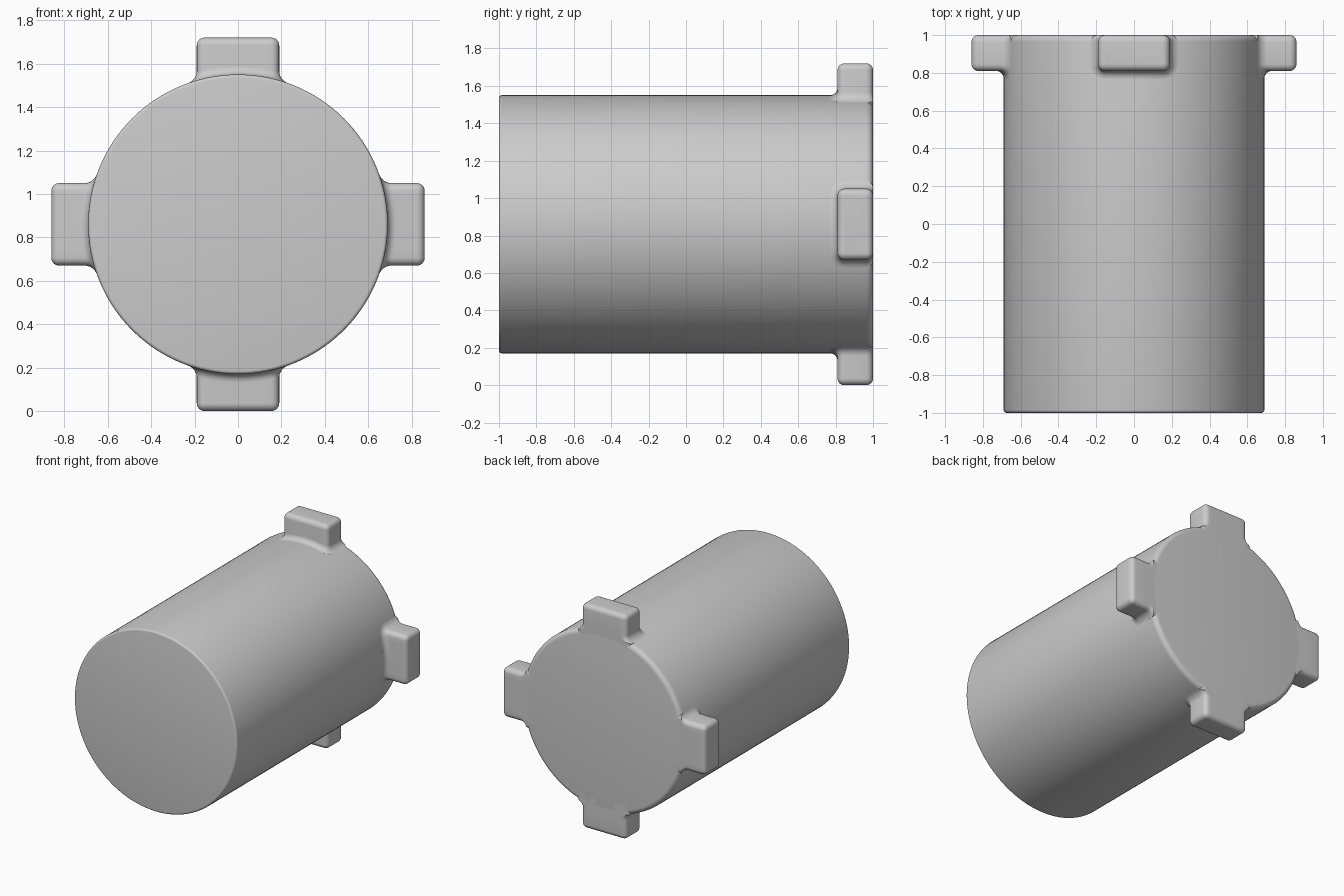
import bpy, bmesh
from math import sin, cos, pi, sqrt, radians
from mathutils import Vector, Matrix

if "Cube" in bpy.data.objects:
    bpy.data.objects.remove(bpy.data.objects["Cube"])

R, AXIS_Z, TIP = 0.69, 0.86, 0.86      # body radius, axis height, tab reach
HALF_W, FRONT, BACK = 0.19, 0.81, 1.0  # tab half width and depth range
ROUND, FILLET = 0.036, 0.04

grey = bpy.data.materials.new("plain grey")
grey.use_nodes = True
grey.diffuse_color = (0.6, 0.6, 0.6, 1)
grey.node_tree.nodes["Principled BSDF"].inputs["Base Color"].default_value = (0.6, 0.6, 0.6, 1)


def loft(name, rings, matrix):
    """Skin closed rings of points and cap both ends."""
    bm = bmesh.new()
    rows = [[bm.verts.new(p) for p in ring] for ring in rings]
    n = len(rows[0])
    for a, b in zip(rows, rows[1:]):
        for i in range(n):
            j = (i + 1) % n
            bm.faces.new((a[i], a[j], b[j], b[i]))
    bm.faces.new(rows[0])
    bm.faces.new(rows[-1])
    bmesh.ops.recalc_face_normals(bm, faces=bm.faces)
    bm.transform(matrix)
    mesh = bpy.data.meshes.new(name)
    bm.to_mesh(mesh)
    bm.free()
    mesh.materials.append(grey)
    obj = bpy.data.objects.new(name, mesh)
    bpy.context.collection.objects.link(obj)
    bpy.ops.object.select_all(action='DESELECT')
    obj.select_set(True)
    bpy.context.view_layer.objects.active = obj
    bpy.ops.object.shade_smooth_by_angle(angle=radians(30))
    return obj


def arc(steps):
    return [pi / 2 * i / steps for i in range(steps + 1)]


# Cylinder body with a fine front edge and a softer back edge
small = 0.015
profile = [(R - small + small * sin(t), -1 + small - small * cos(t)) for t in arc(4)]
profile += [(R - ROUND + ROUND * cos(t), BACK - ROUND + ROUND * sin(t)) for t in arc(6)]
SEG = 128
circles = [[(r * cos(2 * pi * i / SEG), y, r * sin(2 * pi * i / SEG)) for i in range(SEG)]
           for r, y in profile]
loft("cylinder_body", circles, Matrix.Translation((0, 0, AXIS_Z)))


def section(offset, height):
    """Rounded rectangle across a tab; height is a function of x."""
    w = HALF_W + offset
    y0 = FRONT - offset
    y1 = BACK + min(offset, 0)
    rad = max(ROUND + offset, 0.001)
    back_rad = max(ROUND + min(offset, 0), 0.001)
    corners = [(w, y1, 1, 1, back_rad), (-w, y1, -1, 1, back_rad),
               (-w, y0, -1, -1, rad), (w, y0, 1, -1, rad)]
    pts = []
    for k, (x, y, sx, sy, r) in enumerate(corners):
        for t in arc(5):
            a = t + k * pi / 2
            pts.append((x - sx * r + r * cos(a), y - sy * r + r * sin(a)))
    # Extra points along the long edges so the foot follows the cylinder
    full = []
    for i, p in enumerate(pts):
        q = pts[(i + 1) % len(pts)]
        full.append(p)
        if i % 6 == 5 and (i // 6) % 2 == 0:
            full += [tuple(Vector(p).lerp(Vector(q), s / 10)) for s in range(1, 10)]
    return [(x, y, height(x)) for x, y in full]


# Filleted foot, straight sides and rounded tip of a tab
tab = [section(FILLET, lambda x: sqrt(R * R - x * x) - 0.08)]
for t in arc(6):
    rise = FILLET * (1 - cos(t))
    tab.append(section(FILLET * (1 - sin(t)), lambda x: sqrt(R * R - x * x) + rise))
for t in arc(6):
    level = TIP - ROUND + ROUND * sin(t)
    tab.append(section(ROUND * (cos(t) - 1), lambda x: level))

# Four tabs around the back rim
for k, side in enumerate(("top", "left", "bottom", "right")):
    loft(side + "_tab", tab,
         Matrix.Translation((0, 0, AXIS_Z)) @ Matrix.Rotation(k * pi / 2, 4, 'Y'))
